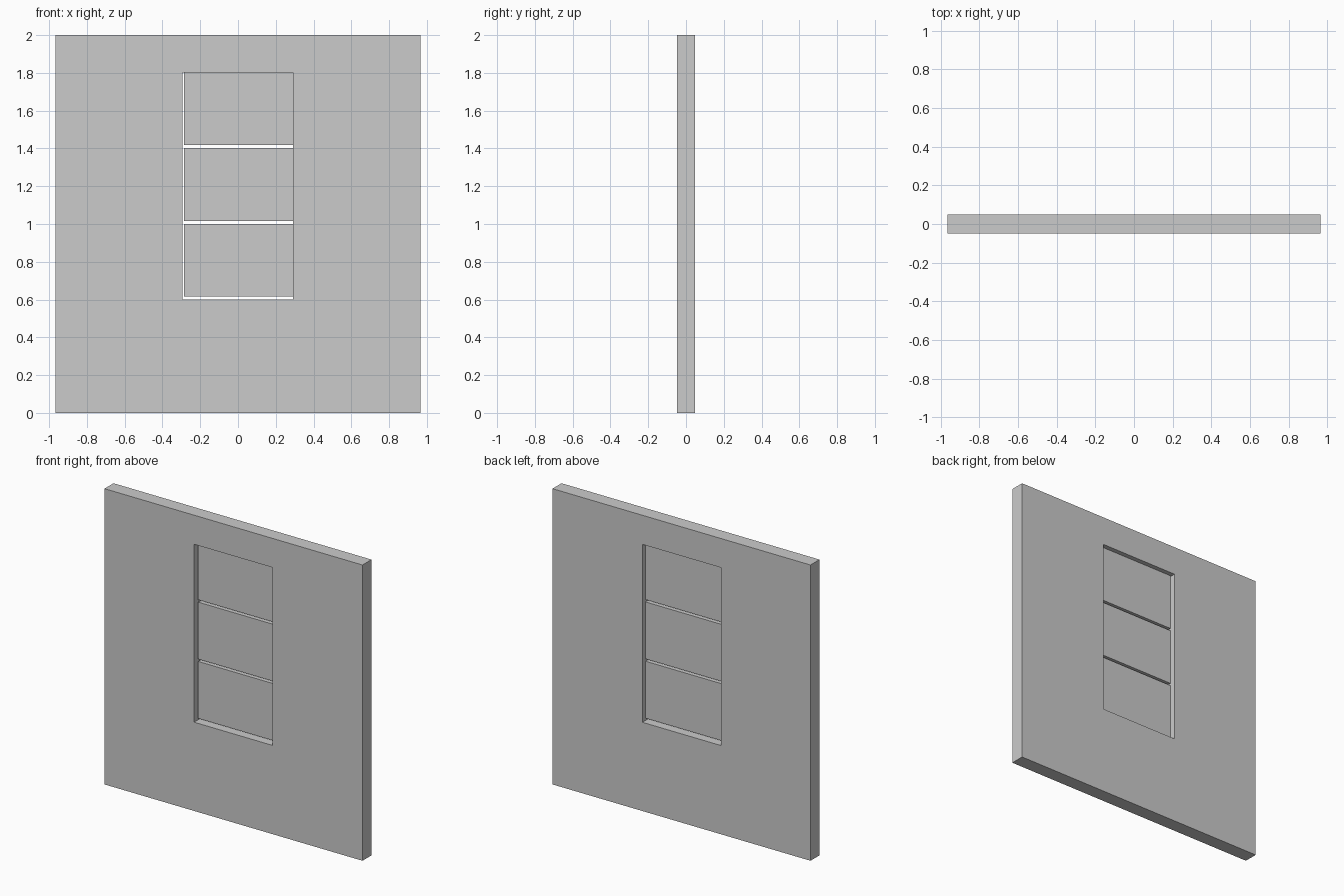
import bpy

if "Cube" in bpy.data.objects:
    bpy.data.objects.remove(bpy.data.objects["Cube"])

W, T, H = 0.965, 0.048, 2.0            # half width, half thickness, height
X0, X1, Z0, Z1 = -0.295, 0.292, 0.6, 1.803   # window opening


def box(name, x0, x1, y0, y1, z0, z1):
    bpy.ops.mesh.primitive_cube_add(
        size=1, location=((x0 + x1) / 2, (y0 + y1) / 2, (z0 + z1) / 2))
    ob = bpy.context.object
    ob.name = name
    ob.scale = (x1 - x0, y1 - y0, z1 - z0)
    bpy.ops.object.transform_apply(location=False, rotation=False, scale=True)
    return ob


# Wall slab with the window opening cut through
wall = box("wall", -W, W, -T, T, 0, H)
cutter = box("opening_cutter", X0, X1, -0.2, 0.2, Z0, Z1)
cutter.hide_render = True
mod = wall.modifiers.new("opening", 'BOOLEAN')
mod.operation = 'DIFFERENCE'
mod.solver = 'EXACT'
mod.object = cutter
bpy.context.view_layer.objects.active = wall
bpy.ops.object.modifier_apply(modifier=mod.name)
bpy.data.objects.remove(cutter)

# Three panels stacked in the opening with narrow gaps between them
pitch = (Z1 - Z0) / 3
for i in range(3):
    z = Z0 + i * pitch
    box(f"window_panel_{i + 1}", X0 + 0.008, X1, -0.016, 0.016,
        z + 0.016, z + pitch)
